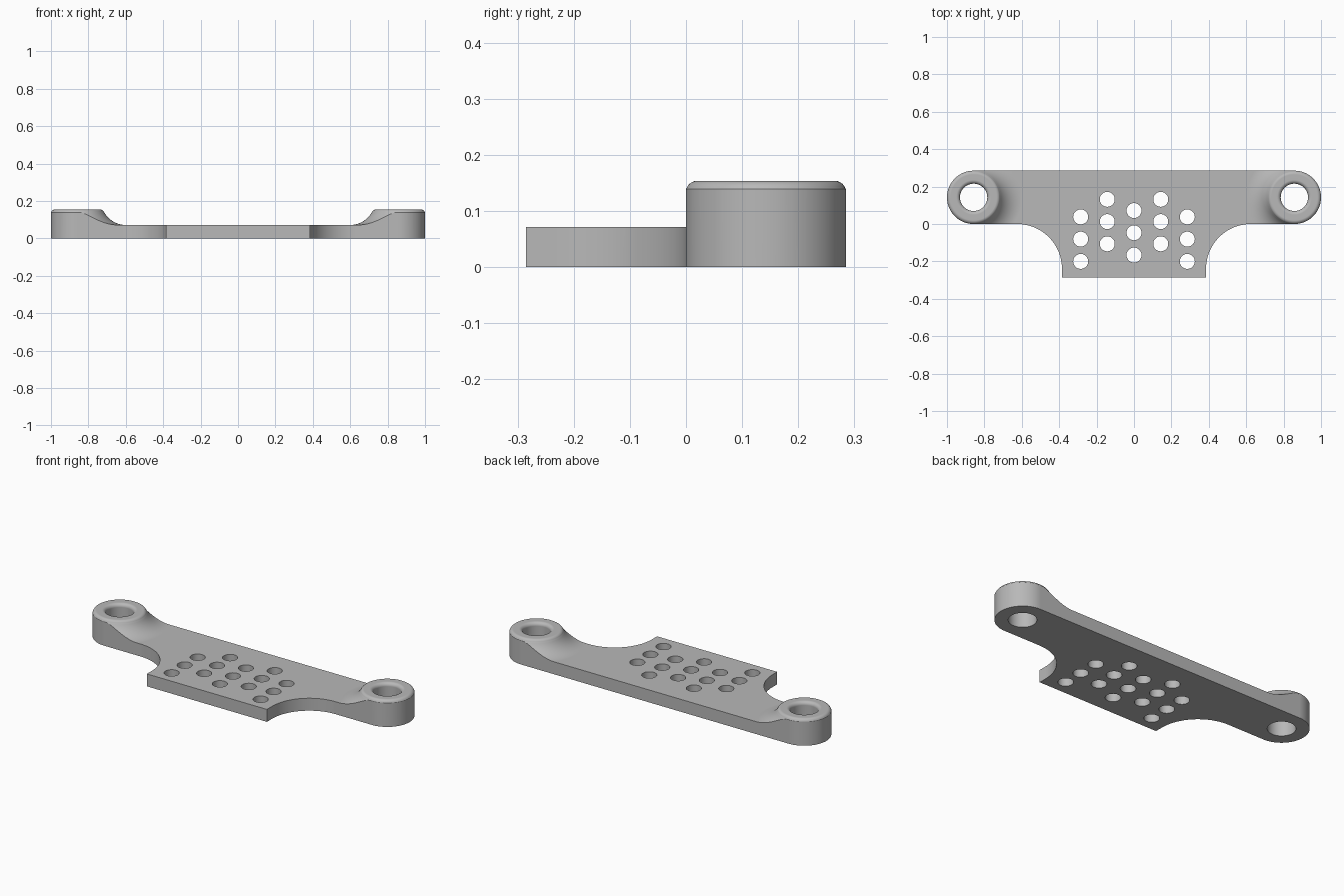
import bpy, bmesh
from math import sin, cos, pi, radians, sqrt
from mathutils import Vector

cube = bpy.data.objects.get("Cube")
if cube:
    bpy.data.objects.remove(cube, do_unlink=True)

PLATE, TOP = 0.072, 0.154          # plate and boss heights
R, BORE, ROUND = 0.1425, 0.073, 0.02
CX, CY = 1 - R, R                  # boss axis
FILLET = 0.13


def arc(cx, cy, r, start, end, n):
    angles = [radians(start + (end - start) * i / n) for i in range(n + 1)]
    return [(cx + r * cos(a), cy + r * sin(a)) for a in angles]


def make_object(name, bm):
    bmesh.ops.recalc_face_normals(bm, faces=bm.faces)
    mesh = bpy.data.meshes.new(name)
    bm.to_mesh(mesh)
    bm.free()
    ob = bpy.data.objects.new(name, mesh)
    bpy.context.collection.objects.link(ob)
    return ob


def prism(bm, outline, z0, z1):
    face = bm.faces.new([bm.verts.new((x, y, z0)) for x, y in outline])
    side = bmesh.ops.extrude_face_region(bm, geom=[face])["geom"]
    verts = [v for v in side if isinstance(v, bmesh.types.BMVert)]
    bmesh.ops.translate(bm, verts=verts, vec=(0, 0, z1 - z0))


# Tall blank with the outline of one half
outline = [(-0.1, -0.285), (0.385, -0.285)]
outline += arc(0.625, -0.24, 0.24, 180, 90, 32)
outline += arc(CX, CY, R, -90, 90, 64)
outline += [(-0.1, 2 * R)]
bm = bmesh.new()
prism(bm, outline, 0, 0.3)
bracket = make_object("mounting_bracket", bm)

# Turned envelope: bore, rounded boss rim, sweeping fillet, flat plate
meet = TOP - 0.014
fillet_x = R + sqrt(FILLET ** 2 - (PLATE + FILLET - meet) ** 2)
meet_angle = 180 + math_angle if (math_angle := 0) else 180
profile = [(BORE, -0.1)]
profile += arc(BORE + ROUND, TOP - ROUND, ROUND, 180, 90, 8)
profile += arc(R - ROUND, TOP - ROUND, ROUND, 90, 20, 8)
sweep = arc(fillet_x, PLATE + FILLET, FILLET, 180, 270, 40)
profile += [(d, z) for d, z in sweep if z < meet]
profile += [(1.2, PLATE), (1.2, -0.1)]
bm = bmesh.new()
verts = [bm.verts.new((CX + d, CY, z)) for d, z in profile]
edges = [bm.edges.new((a, b)) for a, b in zip(verts, verts[1:] + verts[:1])]
bmesh.ops.spin(bm, geom=verts + edges, cent=(CX, CY, 0), axis=(0, 0, 1),
               angle=2 * pi, steps=96, use_merge=True)
bmesh.ops.remove_doubles(bm, verts=bm.verts, dist=1e-5)
envelope = make_object("boss_envelope", bm)

# Staggered drill pattern
bm = bmesh.new()
for x, top_y in ((0, 0.072), (0.143, 0.132), (0.285, 0.038)):
    for row in range(3):
        prism(bm, arc(x, top_y - 0.119 * row, 0.04, 0, 352.5, 47), -0.1, 0.5)
drills = make_object("drill_cutter", bm)

# Shape the half, then cut it cleanly at the centre plane
for cutter, operation in ((envelope, "INTERSECT"), (drills, "DIFFERENCE")):
    cutter.hide_render = True
    mod = bracket.modifiers.new(operation.title(), "BOOLEAN")
    mod.operation, mod.object, mod.solver = operation, cutter, "EXACT"
bpy.context.view_layer.update()
shaped = bracket.evaluated_get(bpy.context.evaluated_depsgraph_get())
bm = bmesh.new()
bm.from_mesh(shaped.to_mesh())
shaped.to_mesh_clear()
bracket.modifiers.clear()
bmesh.ops.bisect_plane(bm, geom=bm.verts[:] + bm.edges[:] + bm.faces[:],
                       plane_co=Vector(), plane_no=(1, 0, 0), clear_inner=True)
bm.to_mesh(bracket.data)
bm.free()
for cutter in (envelope, drills):
    bpy.data.objects.remove(cutter, do_unlink=True)

# Smooth curved walls and keep the crisp edges
bpy.ops.object.select_all(action="DESELECT")
bracket.select_set(True)
bpy.context.view_layer.objects.active = bracket
bpy.ops.object.shade_smooth_by_angle(angle=radians(30))
mirror = bracket.modifiers.new("Mirror", "MIRROR")
mirror.merge_threshold = 0.0005
weighted = bracket.modifiers.new("Weighted normals", "WEIGHTED_NORMAL")
weighted.keep_sharp = True

# Single grey finish
grey = bpy.data.materials.new("mid_grey")
grey.use_nodes = True
grey.diffuse_color = (0.48, 0.48, 0.48, 1)
grey.node_tree.nodes["Principled BSDF"].inputs["Base Color"].default_value = grey.diffuse_color
bracket.data.materials.clear()
bracket.data.materials.append(grey)
